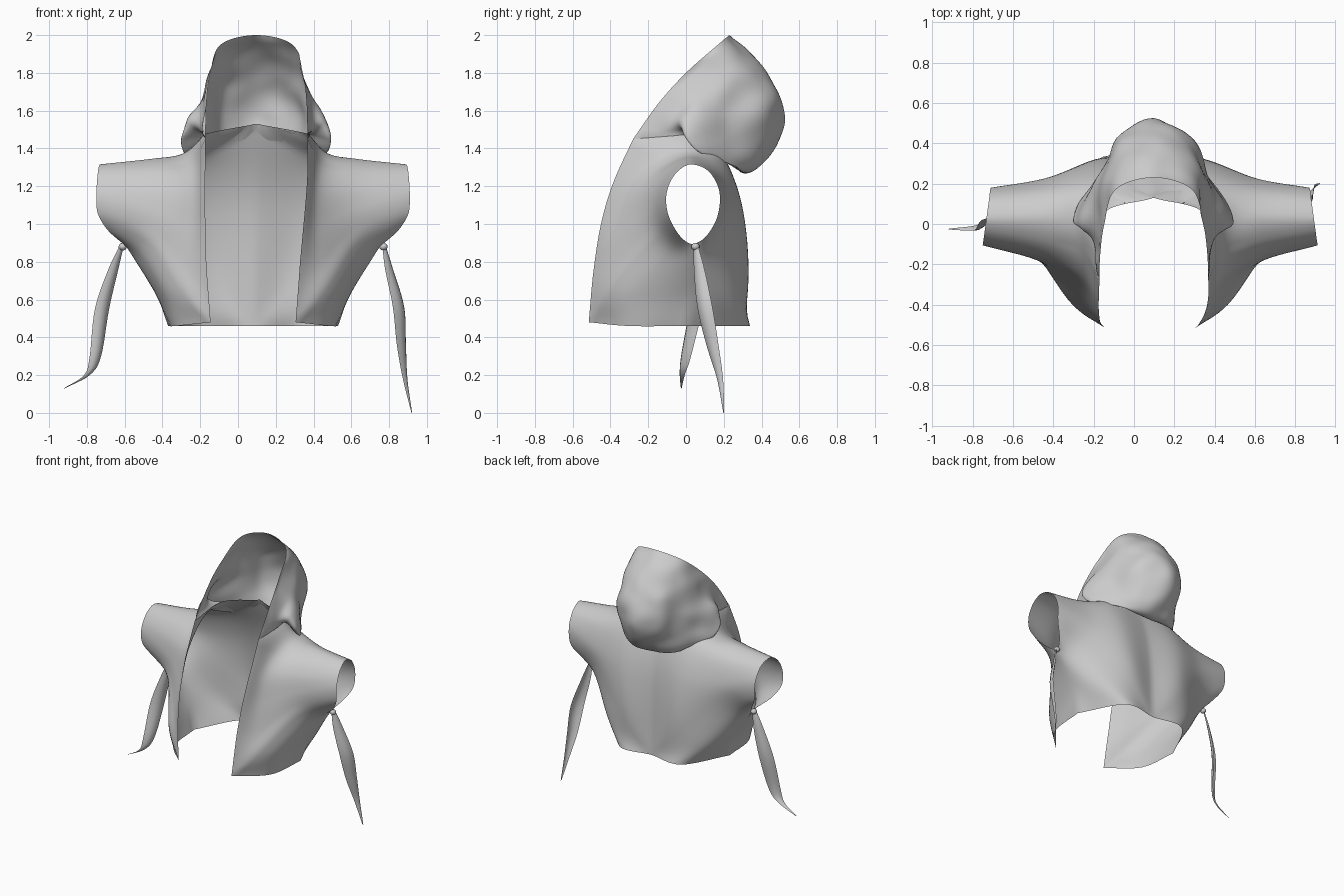
import bpy, bmesh, math
from mathutils import Vector, noise

if "Cube" in bpy.data.objects:
    bpy.data.objects.remove(bpy.data.objects["Cube"])

CX = 0.08   # symmetry plane of the garment


def catmull(a, b, c, d, t):
    return 0.5 * (2*b + (c-a)*t + (2*a-5*b+4*c-d)*t*t + (3*b-a-3*c+d)*t**3)


def clamp(t):
    return max(0, min(1, t))


def spline(pts, n, closed=False, corners=()):
    """Smooth curve through the points, sharp at the listed corners."""
    p = [Vector(q) for q in pts]
    m, out = len(p), []
    for i in range(m if closed else m - 1):
        b, c = p[i], p[(i+1) % m]
        a = 2*b - c if i in corners or (not closed and i == 0) else p[i-1]
        j = (i+1) % m
        d = 2*c - b if j in corners or (not closed and j == m-1) else p[(i+2) % m]
        out += [catmull(a, b, c, d, k/n) for k in range(n)]
    return out if closed else out + [p[-1]]


def loft(name, rows, n, closed=False, mirror=False, wrinkle=0.0, lean=0.0):
    """Sheet through equal-length rows, smoothed in the cross direction."""
    cols = [spline(col, n) for col in zip(*rows)]
    bm = bmesh.new()
    grid = [[bm.verts.new(v) for v in col] for col in cols]
    for i in range(len(grid) if closed else len(grid) - 1):
        g, h = grid[i], grid[(i+1) % len(grid)]
        for j in range(len(g) - 1):
            bm.faces.new((g[j], g[j+1], h[j+1], h[j]))
    if mirror:
        bmesh.ops.mirror(bm, geom=bm.verts[:] + bm.edges[:] + bm.faces[:],
                         axis='X', merge_dist=0.001)
    bmesh.ops.remove_doubles(bm, verts=bm.verts, dist=0.0005)
    bmesh.ops.recalc_face_normals(bm, faces=bm.faces)
    for v in bm.verts:
        if wrinkle and not v.is_boundary:
            v.co += v.normal * wrinkle * noise.noise(v.co * 7)
        # the neck and hood sit slightly off to one side
        v.co.x += lean * clamp((v.co.z - .8) / .5) * clamp((.6 - abs(v.co.x)) / .3)
    me = bpy.data.meshes.new(name)
    bm.to_mesh(me)
    bm.free()
    ob = bpy.data.objects.new(name, me)
    bpy.context.collection.objects.link(ob)
    ob.location.x = CX
    for f in me.polygons:
        f.use_smooth = True


# Vest half: rings run side seam > front hem > front edge > neck > back > hem
N = 8
border = [(.45, 0, .46), (.41, -.30, .46), (.225, -.515, .48), (.245, -.49, .75),
          (.26, -.45, 1.0), (.27, -.385, 1.22), (.27, -.28, 1.45), (.26, .04, 1.48),
          (0, .13, 1.53), (0, .27, 1.1), (0, .305, .46), (.26, .32, .46)]
chest = [(.51, .03, .62), (.47, -.25, .62), (.385, -.40, .65), (.36, -.375, .8),
         (.345, -.33, 1.0), (.345, -.26, 1.2), (.35, -.13, 1.33), (.38, .04, 1.375),
         (.28, .19, 1.35), (.26, .295, 1.1), (.25, .325, .75), (.42, .24, .62)]
armhole = [(.62, .04, .80), (.59, -.1, .83), (.56, -.17, .9), (.54, -.19, .98),
           (.53, -.19, 1.08), (.53, -.16, 1.2), (.54, -.08, 1.3), (.54, .04, 1.345),
           (.53, .16, 1.28), (.53, .22, 1.12), (.54, .21, .98), (.59, .14, .84)]
cuff = []
for k in range(12):
    a = math.pi * (k/7 if k <= 7 else 1 + (k-7)/5)
    s, c = math.sin(a), math.cos(a)
    y = .038 - .146*s*(1 - .25*max(0, c))
    cuff.append((.81 + .02*s - .13*max(0, c)**2, y, 1.105 - .21*c))
rings = [spline(border, N, True, (0, 2, 6, 8, 10))]
rings += [spline(r, N, True) for r in (chest, armhole, cuff)]
loft("vest_body", rings, 8, closed=True, mirror=True, lean=.018)

# Hood: arches from the face opening back and down to the neckline
neck = rings[0][6*N:8*N + 1]
arches = [
    (0, [(.265, -.145, 1.64), (.245, 0, 1.80), (.19, .17, 1.95), (0, .23, 2.0)]),
    (3, [(.30, -.04, 1.60), (.26, .14, 1.76), (.18, .31, 1.84), (0, .39, 1.855)]),
    (6, [(.36, -.01, 1.55), (.27, .22, 1.66), (.17, .41, 1.71), (0, .49, 1.70)]),
    (8, [(.40, .01, 1.45), (.28, .22, 1.50), (.18, .42, 1.52), (0, .52, 1.54)]),
    (10, [(.37, .07, 1.38), (.27, .23, 1.34), (.14, .36, 1.33), (0, .43, 1.35)]),
    (12, [(.25, .17, 1.40), (.20, .25, 1.32), (.12, .27, 1.29), (0, .29, 1.275)]),
    (12, [neck[13], neck[14], neck[15], neck[16]])]
rows = []
for start, pts in arches:
    half = [Vector(neck[start])] + [Vector(p) for p in pts]
    full = half + [Vector((-p.x, p.y, p.z)) for p in half[-2::-1]]
    rows.append(spline(full, 8))
loft("hood", rows, 8, wrinkle=0.016, lean=.018)


# Hanging ties under the sleeves: cupped, tapering ribbons
def tie(name, path, wide):
    widths = [.012, .035, .05, .04, .02, .003]
    d = Vector(wide).normalized()
    side = Vector((d.y, -d.x, 0))
    rows = []
    for p, w in zip(path, widths):
        c = Vector(p) - Vector((CX, 0, 0))
        rows.append([c - d*w, c - d*w*.5 + side*w*.35, c + side*w*.45,
                     c + d*w*.5 + side*w*.35, c + d*w])
    loft(name, rows, 6)


tie("tie_right", [(.77, .05, .90), (.80, .07, .76), (.85, .10, .56),
                  (.865, .14, .36), (.885, .18, .18), (.92, .20, 0)], (.6, .8, 0))
tie("tie_left", [(-.61, .05, .90), (-.66, .06, .76), (-.72, .05, .55),
                 (-.755, .0, .30), (-.80, -.02, .20), (-.92, -.025, .13)], (.8, .7, 0))


# Small gathered knots where the ties meet the sleeves
for name, x in (("knot_right", .77), ("knot_left", -.61)):
    bpy.ops.mesh.primitive_uv_sphere_add(segments=16, ring_count=8, radius=1,
                                         location=(x, .05, .88))
    ob = bpy.context.object
    ob.name = name
    ob.scale = (.022, .022, .02)
    bpy.ops.object.shade_smooth()
